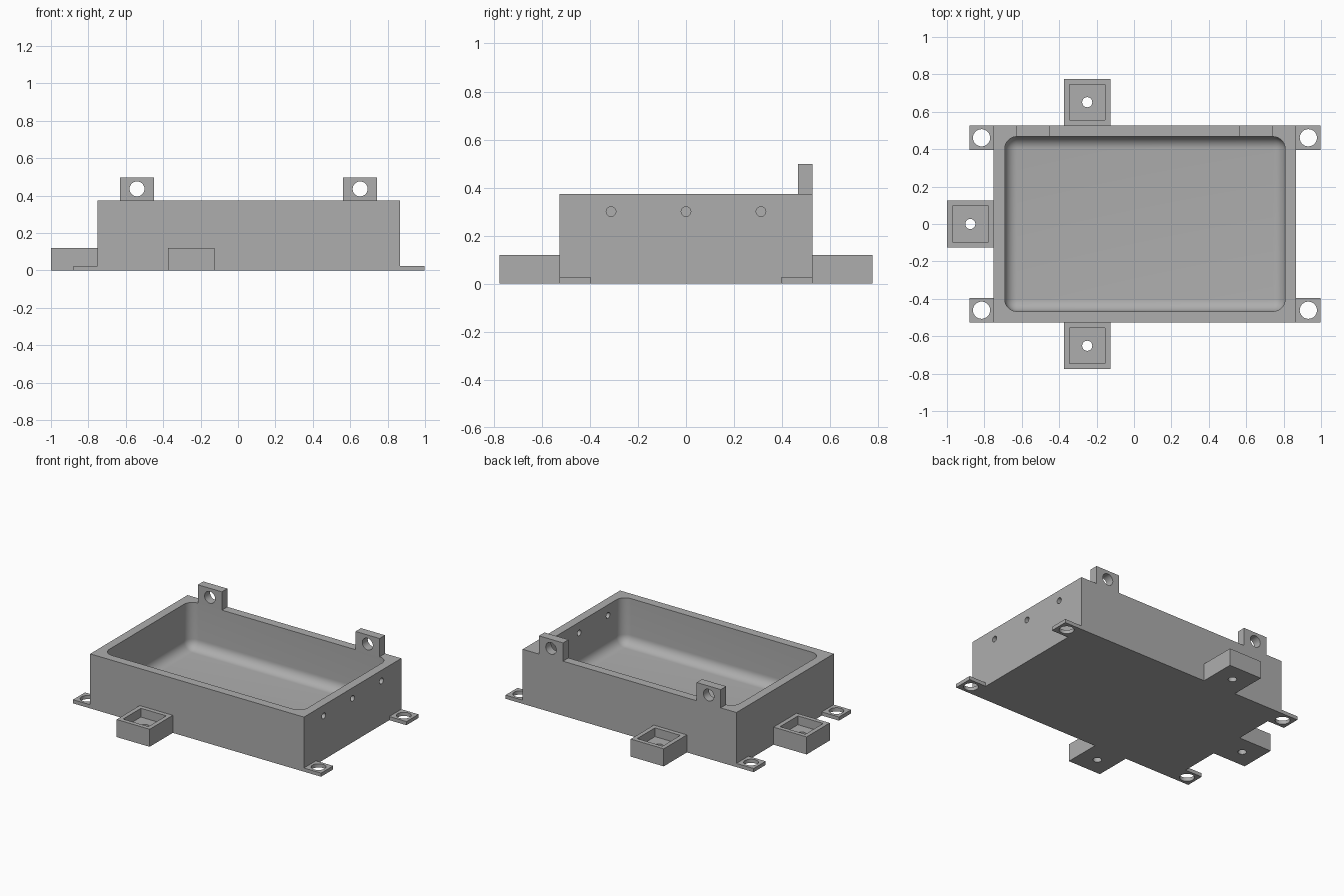
import bpy, bmesh, math
from mathutils import Matrix, Vector

if "Cube" in bpy.data.objects:
    bpy.data.objects.remove(bpy.data.objects["Cube"], do_unlink=True)

gray = bpy.data.materials.new("plain gray")
gray.use_nodes = True
gray.diffuse_color = (0.42, 0.42, 0.42, 1)
gray.node_tree.nodes["Principled BSDF"].inputs["Base Color"].default_value = gray.diffuse_color

# Main dimensions
X0, X1, Y, TOP = -0.75, 0.867, 0.526, 0.373
WALL = 0.059
CUP, CUP_H, CUP_WALL, CUP_FLOOR = 0.25, 0.12, 0.029, 0.06
TAB, TAB_H = 0.13, 0.025


def finish(bm, name):
    mesh = bpy.data.meshes.new(name)
    bmesh.ops.recalc_face_normals(bm, faces=bm.faces[:])
    bm.to_mesh(mesh)
    bm.free()
    mesh.materials.append(gray)
    ob = bpy.data.objects.new(name, mesh)
    bpy.context.collection.objects.link(ob)
    return ob


def box(name, lo, hi, radius=0):
    """Box between two corners; a radius rounds every edge except the top ones."""
    lo, hi = Vector(lo), Vector(hi)
    bm = bmesh.new()
    bmesh.ops.create_cube(bm, size=1)
    for v in bm.verts:
        v.co = [a + (b - a) * (c + 0.5) for a, b, c in zip(lo, hi, v.co)]
    if radius:
        edges = [e for e in bm.edges if min(v.co.z for v in e.verts) < lo.z + 0.001]
        bmesh.ops.bevel(bm, geom=edges, offset=radius, segments=10,
                        profile=0.5, affect='EDGES')
    return finish(bm, name)


def drill(center, radius, length, axis):
    """Cylinder cutter along an axis."""
    turn = {'X': Matrix.Rotation(math.pi / 2, 4, 'Y'),
            'Y': Matrix.Rotation(math.pi / 2, 4, 'X'),
            'Z': Matrix()}[axis]
    bm = bmesh.new()
    bmesh.ops.create_cone(bm, cap_ends=True, segments=32, radius1=radius, radius2=radius,
                          depth=length, matrix=Matrix.Translation(center) @ turn)
    return finish(bm, "drill")


def cut(ob, cutters):
    """Subtract the cutters, remove them and shade the curved walls smooth."""
    bpy.ops.object.select_all(action='DESELECT')
    bpy.context.view_layer.objects.active = ob
    ob.select_set(True)
    for c in cutters:
        mod = ob.modifiers.new("cut", 'BOOLEAN')
        mod.operation, mod.solver, mod.object = 'DIFFERENCE', 'EXACT', c
        bpy.ops.object.modifier_apply(modifier=mod.name)
        bpy.data.objects.remove(c, do_unlink=True)
    bpy.ops.object.shade_smooth_by_angle(angle=math.radians(30))


# Open tray with a filleted cavity and three holes through the right-hand wall
tray = box("tray", (X0, -Y, 0), (X1, Y, TOP))
cavity = box("cavity", (X0 + WALL, -Y + WALL, WALL), (X1 - WALL, Y - WALL, 0.6), 0.065)
cut(tray, [cavity] + [drill((X1, y, 0.3), 0.02, 0.3, 'X') for y in (-0.312, 0, 0.312)])

# Small square cups on the front, back and one end
half = CUP / 2
cups = {"front_cup": (-0.25, -Y - half), "back_cup": (-0.25, Y + half),
        "end_cup": (X0 - half, 0)}
for name, (x, y) in cups.items():
    cup = box(name, (x - half, y - half, 0), (x + half, y + half, CUP_H))
    r = half - CUP_WALL
    pocket = box("pocket", (x - r, y - r, CUP_FLOOR), (x + r, y + r, CUP_H + 0.1))
    cut(cup, [pocket, drill((x, y, 0), 0.027, 0.4, 'Z')])

# Flat mounting tabs at the four corners
for end, x in (("right", X0 - TAB / 2), ("left", X1 + TAB / 2)):
    for side, s in (("front", -1), ("back", 1)):
        y = s * (Y - TAB / 2)
        tab = box(f"{side}_{end}_tab", (x - TAB / 2, y - TAB / 2, 0),
                  (x + TAB / 2, y + TAB / 2, TAB_H))
        cut(tab, [drill((x, y, 0), 0.046, 0.2, 'Z')])

# Upright hinge lugs on the back wall
for end, x in (("right", -0.54), ("left", 0.653)):
    lug = box(f"{end}_lug", (x - 0.091, Y - WALL, TOP), (x + 0.091, Y, 0.498))
    cut(lug, [drill((x, Y, 0.436), 0.04, 0.4, 'Y')])
